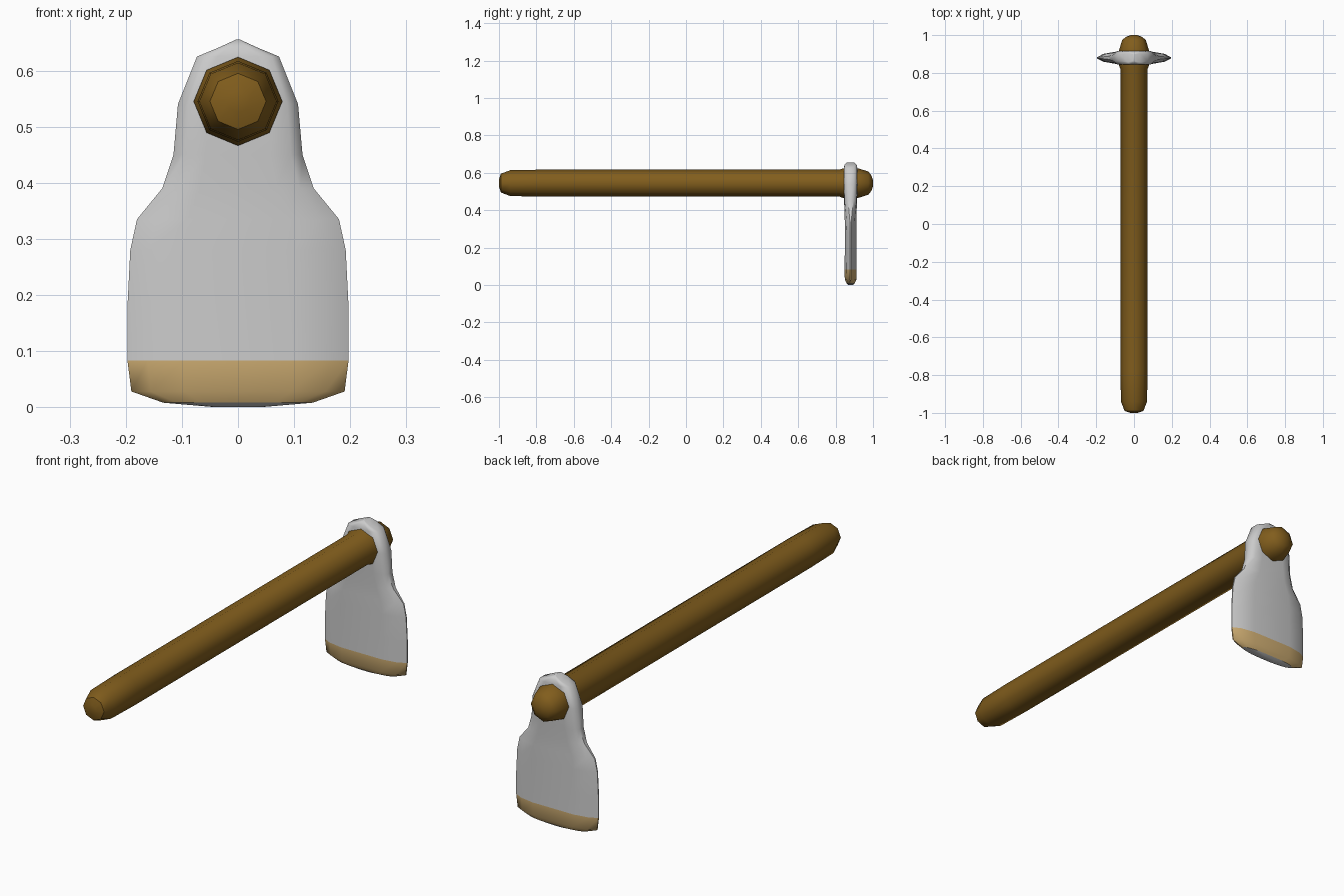
import bpy, bmesh, math

if "Cube" in bpy.data.objects:
    bpy.data.objects.remove(bpy.data.objects["Cube"])

HANDLE_Z = 0.545
HEAD_Y = 0.88


def make_material(name, color):
    mat = bpy.data.materials.new(name)
    mat.diffuse_color = (*color, 1)
    mat.use_nodes = True
    mat.node_tree.nodes["Principled BSDF"].inputs["Base Color"].default_value = mat.diffuse_color
    return mat


def loft(name, rings, mat=None, caps=(True, True), angle=50):
    """Skin a list of equally sized point rings."""
    bm = bmesh.new()
    loops = [[bm.verts.new(p) for p in ring] for ring in rings]
    n = len(loops[0])
    for a, b in zip(loops, loops[1:]):
        for i in range(n):
            j = (i + 1) % n
            bm.faces.new((a[i], a[j], b[j], b[i]))
    if caps[0]:
        bm.faces.new(loops[0][::-1])
    if caps[1]:
        bm.faces.new(loops[-1])
    bmesh.ops.recalc_face_normals(bm, faces=bm.faces)
    mesh = bpy.data.meshes.new(name)
    bm.to_mesh(mesh)
    bm.free()
    obj = bpy.data.objects.new(name, mesh)
    bpy.context.collection.objects.link(obj)
    if mat:
        mesh.materials.append(mat)
    bpy.ops.object.select_all(action='DESELECT')
    obj.select_set(True)
    bpy.context.view_layer.objects.active = obj
    bpy.ops.object.shade_smooth_by_angle(angle=math.radians(angle))
    return obj


def octagon(y, r):
    return [(r * math.cos(i * math.pi / 4), y, HANDLE_Z + r * math.sin(i * math.pi / 4))
            for i in range(8)]


def head_section(z, w, t, edge, shoulder):
    """Flattened section: half width w, half thickness t, tapering to its sides."""
    quarter = [(1, edge), (0.82, shoulder), (0.5, 1)]
    half = quarter + [(-x, y) for x, y in reversed(quarter)]
    pts = half + [(x, -y) for x, y in reversed(half)]
    return [(x * w, HEAD_Y + y * t, z) for x, y in pts]


wood = make_material("wood", (0.22, 0.11, 0.012))
tan = make_material("tan_edge", (0.62, 0.42, 0.17))

# Handle: eight-sided shaft, rounded ends, slight swell where it meets the head
handle_profile = [(-1.0, 0.02), (-0.99, 0.05), (-0.94, 0.069), (-0.78, 0.072),
                  (0.82, 0.072), (0.84, 0.079), (0.92, 0.079), (0.94, 0.073),
                  (0.975, 0.062), (0.992, 0.04), (1.0, 0.015)]
loft("handle", [octagon(y, r) for y, r in handle_profile], wood)

# Head: blade widening below the rounded eye (z, half width, half thickness, edge, shoulder)
seam = (0.083, 0.197, 0.032, 0.08, 0.65)
head_rows = [seam,
             (0.18, 0.197, 0.031, 0.08, 0.65),
             (0.28, 0.192, 0.031, 0.08, 0.65),
             (0.335, 0.18, 0.031, 0.1, 0.7),
             (0.39, 0.135, 0.032, 0.25, 0.8),
             (0.45, 0.115, 0.035, 0.4, 0.9),
             (0.54, 0.107, 0.037, 0.5, 0.95),
             (0.625, 0.073, 0.036, 0.5, 0.95),
             (0.642, 0.032, 0.033, 0.7, 0.95),
             (0.655, 0.004, 0.02, 0.9, 1)]
loft("blade_head", [head_section(*r) for r in head_rows], caps=(False, True))

# Cutting edge: tan band rounding under at the bottom
edge_rows = [(0.008, 0.133, 0.021, 0.3, 0.7),
             (0.028, 0.19, 0.031, 0.08, 0.65),
             seam]
loft("cutting_edge", [head_section(*r) for r in edge_rows], tan, caps=(False, False))

# Underside: grey strip closing the edge
under_rows = [(0.0, 0.04, 0.012, 0.5, 0.9), (0.008, 0.133, 0.021, 0.3, 0.7)]
loft("blade_underside", [head_section(*r) for r in under_rows], caps=(True, False))
